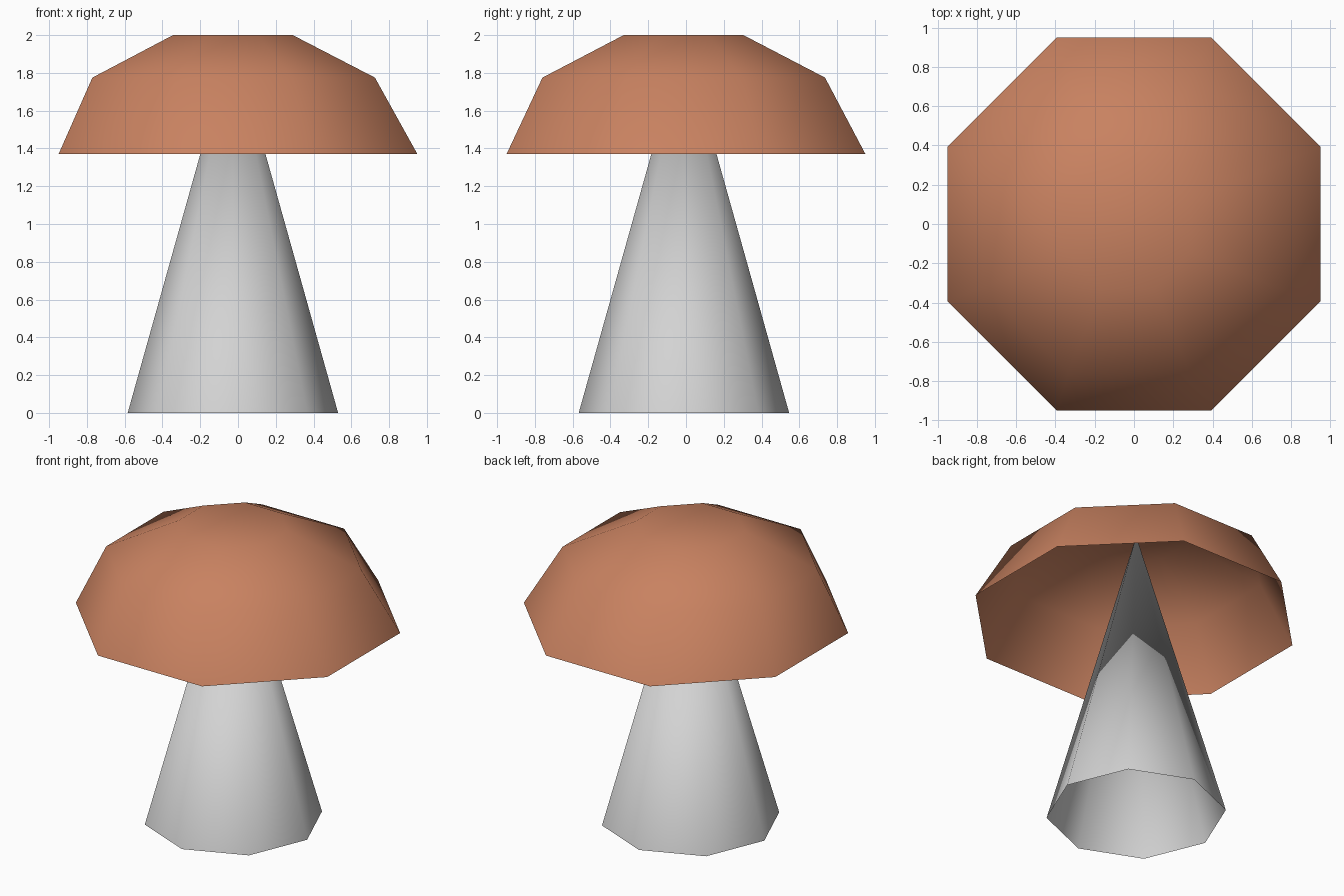
import bpy, bmesh, math

if "Cube" in bpy.data.objects:
    bpy.data.objects.remove(bpy.data.objects["Cube"])


def material(name, rgb):
    m = bpy.data.materials.new(name)
    m.diffuse_color = (*rgb, 1.0)
    m.use_nodes = True
    m.node_tree.nodes["Principled BSDF"].inputs["Base Color"].default_value = m.diffuse_color
    return m


def finish(name, bm, mat):
    for f in bm.faces:
        f.smooth = True
    bmesh.ops.recalc_face_normals(bm, faces=bm.faces)
    me = bpy.data.meshes.new(name)
    bm.to_mesh(me)
    bm.free()
    me.materials.append(mat)
    ob = bpy.data.objects.new(name, me)
    bpy.context.collection.objects.link(ob)
    return ob


def ring(bm, cx, cy, z, r, turn):
    return [bm.verts.new((cx + r * math.cos(turn + i * math.pi / 4),
                          cy + r * math.sin(turn + i * math.pi / 4), z))
            for i in range(8)]


cap_mat = material("terracotta brown", (0.58, 0.222, 0.118))
stem_mat = material("pale grey", (0.65, 0.65, 0.65))

# Cap: open-bottomed octagonal dome, flat sides facing the axes
# (centre x, centre y, height, half width across flats)
flat = math.cos(math.pi / 8)
bm = bmesh.new()
rings = [ring(bm, cx, cy, z, half / flat, math.pi / 8) for cx, cy, z, half in (
    (0.0, 0.0, 1.37, 0.95),
    (-0.023, -0.012, 1.775, 0.748),
    (-0.027, -0.013, 2.0, 0.317))]
for a, b in zip(rings, rings[1:]):
    for i in range(8):
        j = (i + 1) % 8
        bm.faces.new((a[i], a[j], b[j], b[i]))
bm.faces.new(rings[-1])
finish("cap", bm, cap_mat)

# Stem: open-bottomed eight-sided cone, its tip hidden inside the cap
bm = bmesh.new()
base = ring(bm, -0.027, -0.011, 0.0, 0.557, 0.0)
tip = bm.verts.new((-0.027, -0.011, 1.985))
for i in range(8):
    bm.faces.new((base[i], base[(i + 1) % 8], tip))
finish("stem", bm, stem_mat)
